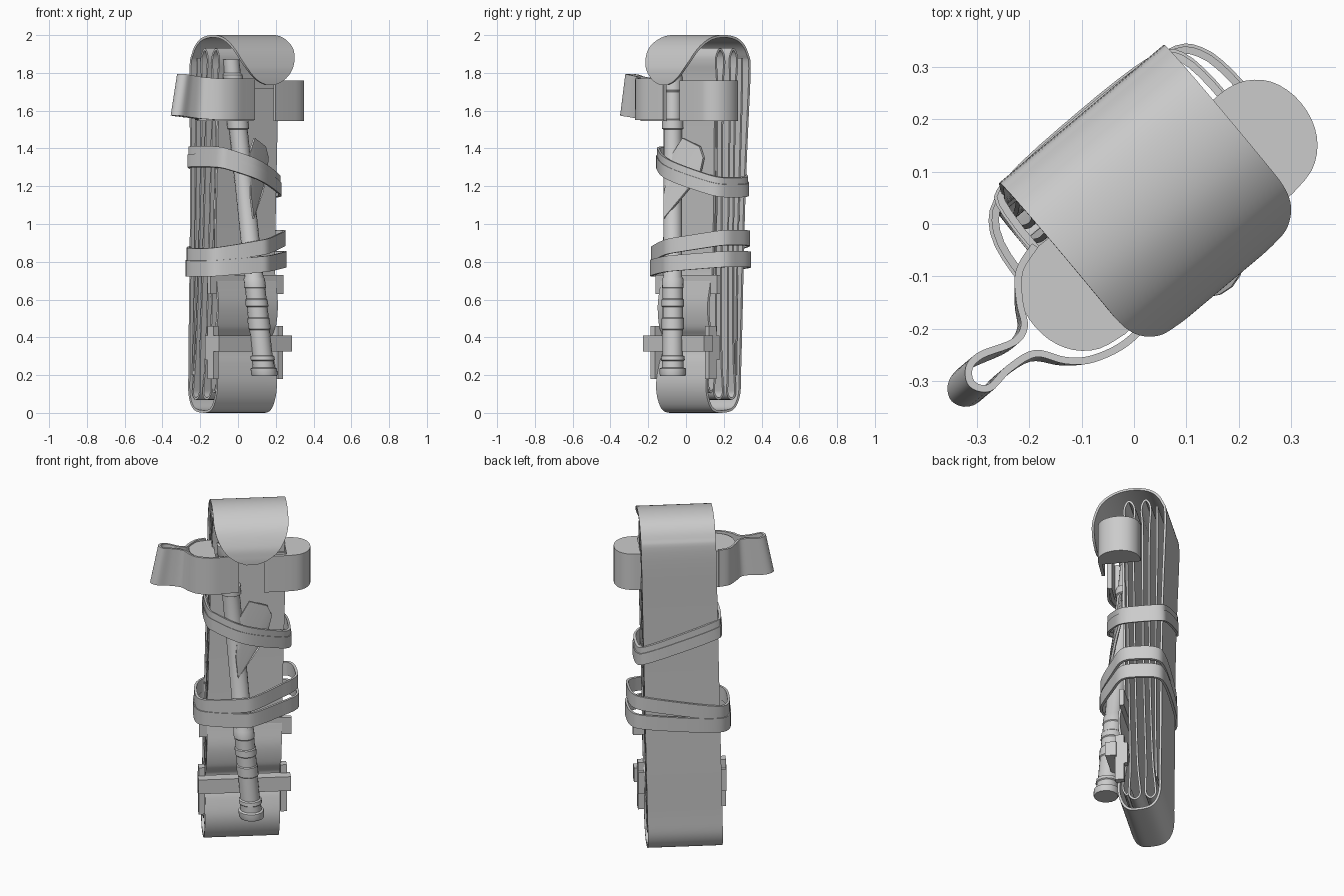
import bpy, bmesh, math
from mathutils import Vector, Matrix

if "Cube" in bpy.data.objects:
    bpy.data.objects.remove(bpy.data.objects["Cube"])

TURN = Matrix.Rotation(math.radians(40), 3, 'Z')   # the whole bundle stands turned
grey = bpy.data.materials.new("grey webbing")
grey.diffuse_color = (0.6, 0.6, 0.6, 1)
grey.use_nodes = True
grey.node_tree.nodes["Principled BSDF"].inputs["Base Color"].default_value = grey.diffuse_color


def finish(name, verts, faces, turn=True, angle=35):
    bm = bmesh.new()
    vs = [bm.verts.new(TURN @ Vector(v) if turn else Vector(v)) for v in verts]
    for f in faces:
        bm.faces.new([vs[i] for i in f])
    bmesh.ops.recalc_face_normals(bm, faces=bm.faces)
    me = bpy.data.meshes.new(name)
    bm.to_mesh(me)
    bm.free()
    ob = bpy.data.objects.new(name, me)
    bpy.context.collection.objects.link(ob)
    me.materials.append(grey)
    bpy.ops.object.select_all(action='DESELECT')
    ob.select_set(True)
    bpy.context.view_layer.objects.active = ob
    bpy.ops.object.shade_smooth_by_angle(angle=math.radians(angle))
    return ob


def smooth_path(pts, closed=False, steps=5):
    """Catmull-Rom curve through 2D points."""
    p = [Vector(q) for q in pts]
    n = len(p)
    get = (lambda i: p[i % n]) if closed else (lambda i: p[max(0, min(n - 1, i))])
    out = []
    for i in range(n if closed else n - 1):
        a, b, c, d = get(i - 1), get(i), get(i + 1), get(i + 2)
        for s in range(steps):
            t = s / steps
            out.append(0.5 * (2 * b + (c - a) * t + (2 * a - 5 * b + 4 * c - d) * t * t
                              + (3 * b - a - 3 * c + d) * t ** 3))
    if not closed:
        out.append(p[-1])
    return out


def ribbon(name, pts, thick, width, place, closed=False, steps=5):
    """Thin strip following a 2D path; width(dist) is the half width, place maps to 3D."""
    path = smooth_path(pts, closed, steps)
    n, dist, verts, faces = len(path), 0.0, [], []
    for i, q in enumerate(path):
        nxt = path[(i + 1) % n] if closed else path[min(i + 1, n - 1)]
        prv = path[i - 1] if closed or i else path[0]
        t = (nxt - prv).normalized()
        off = Vector((-t.y, t.x)) * thick / 2
        if i:
            dist += (q - path[i - 1]).length
        w = width(dist)
        for o, s in ((off, -w), (off, w), (-off, w), (-off, -w)):
            verts.append(place(q.x + o.x, q.y + o.y, s))
    for i in range(n if closed else n - 1):
        a, b = 4 * i, 4 * ((i + 1) % n)
        for k in range(4):
            m = (k + 1) % 4
            faces.append((a + k, a + m, b + m, b + k))
    if not closed:
        faces += [(0, 1, 2, 3), tuple(range(4 * n - 4, 4 * n))]
    return finish(name, verts, faces)


def prism(name, pts, z0, z1):
    n = len(pts)
    verts = [(x, y, z) for z in (z0, z1) for x, y in pts]
    faces = [tuple(range(n)), tuple(range(n, 2 * n))]
    faces += [(i, (i + 1) % n, n + (i + 1) % n, n + i) for i in range(n)]
    return finish(name, verts, faces)


def box(name, x0, x1, y0, y1, z0, z1):
    return prism(name, [(x0, y0), (x1, y0), (x1, y1), (x0, y1)], z0, z1)


def lean(y, z, s):          # layers lean sideways with height and are pinched at the middle
    bump = max(0.0, 1 - ((z - .95) / .85) ** 2)
    return (0.017 + 0.023 * z + s, y * (1 - .09 * bump) if y > 0 else y, z)


# Outer strap: rounded tip, over the top, down the back, under and up the front
HALF, TIP = 0.205, 0.25
def tip_width(d):
    u = max(0.0, 1 - d / TIP)
    return max(0.03, HALF * math.sqrt(1 - u * u))

ribbon("outer_strap",
       [(-.196, 1.735), (-.195, 1.78), (-.183, 1.84), (-.135, 1.925), (-.05, 1.98), (.05, 1.994),
        (.145, 1.97), (.202, 1.9), (.22, 1.78), (.216, 1.2), (.205, .6), (.19, .25), (.18, .1),
        (.14, .025), (.06, .007), (0, .02), (-.035, .08), (-.045, .16), (-.025, .26),
        (.0, .33), (.0, .4), (-.03, .46), (-.042, .57), (-.025, .69), (-.012, .8),
        (-.012, 1.3), (-.016, 1.72)],
       0.013, tip_width, lean, steps=6)

# Folded strap layers: flat loops with rounded ends, and one loose layer
def fold_loop(name, y0, y1, half, end):
    side = [(y1, .085), (y0 + end, .13), (y0 + half, .28), ((y0 + y1) / 2 + half, 1.0)]
    pts = []
    for sign in (1, -1):
        run = [(.1, -end), (.16, -end), (.35, -half), (1.0, -half), (1.7, -half),
               (1.85, -end), (1.9, -end * .75)]
        run = [(y0 + (y1 - y0) * z / 2 + sign * h, z) for z, h in run]
        if sign < 0:
            run.reverse()
        pts += run
    pts.insert(7, (y1, 1.925))
    pts.append((y0, .075))
    ribbon(name, pts, 0.011, lambda d: 0.199, lean, True, 4)

fold_loop("front_fold", .044, .018, .02, .029)
fold_loop("rear_fold", .132, .11, .019, .026)
ribbon("loose_layer", [(.166, .2), (.172, .6), (.178, 1.0), (.18, 1.5), (.172, 1.88)],
       0.011, lambda d: 0.199, lean)

# Inner loop by the buckle, and its crossbar
ribbon("buckle_loop", [(.02, .14), (-.005, .11), (-.025, .16), (-.012, .25), (.0, .33)],
       0.01, lambda d: 0.19, lean)
box("rear_crossbar", -.215, .29, -.03, -.005, .63, .73)

# Buckle: front bar, cheeks at both ends
box("buckle_bar", -.225, .28, -.11, -.05, .325, .41)
for side, x, d in (("left", -.22, 1), ("right", .262, -1)):
    a, b = sorted((x, x + d * .035))
    box("buckle_cheek_" + side, a, b, -.06, -.01, .18, .46)
    box("buckle_hub_" + side, a, b, -.05, .01, .28, .41)

# Rod clip: a solid lobe and a front arm on each side
curve = [(.27, -.15), (.325, -.14), (.365, -.11), (.388, -.065), (.392, -.01),
         (.375, .04), (.34, .072), (.3, .084), (.255, .084)]
lobe = [tuple(p) for p in smooth_path(curve, steps=3)]
prism("clip_right", [(.13, -.155)] + lobe + [(.255, -.13), (.13, -.138)], 1.545, 1.76)
prism("clip_left", [(-.012, -.142)] + [(.122 - x, y) for x, y in lobe]
      + [(-.133, -.13), (-.012, -.125)], 1.545, 1.76)

# Closing tab around the left lobe, with a looped, tilted tail
def tab_place(x, y, s):
    k = max(0.0, min(1.0, (-.25 - x) / .2))
    return (x + .2 * k * s, y, 1.66 + s + .025 * k)

ribbon("clip_tab",
       [(-.171, .09), (-.225, .072), (-.265, .025), (-.29, -.015), (-.33, -.025), (-.4, -.004),
        (-.438, -.008), (-.455, -.035), (-.433, -.062), (-.375, -.058), (-.31, -.068),
        (-.27, -.115), (-.225, -.147), (-.157, -.164), (-.08, -.156), (-.01, -.145)],
       0.014, lambda d: 0.11, tab_place)

# Elastic bands wrapped round everything
def band(name, pts, z, slope, half, grow=0.0):
    pts = [(x + grow * (x - .06), y + grow * (y - .03)) for x, y in pts]
    ribbon(name, pts, 0.014, lambda d: half,
           lambda x, y, s: (x, y, z + slope * (x - .06) + s), True, 4)

upper = [(-.13, .213), (.06, .222), (.22, .215), (.272, .185), (.285, .08), (.272, -.015),
         (.2, -.07), (.075, -.125), (-.02, -.132), (-.12, -.085), (-.165, -.03), (-.17, .17)]
lower = [(-.14, .208), (.06, .218), (.25, .208), (.308, .17), (.325, .08), (.315, -.01),
         (.22, -.08), (.075, -.165), (.0, -.16), (-.14, -.105), (-.215, -.05), (-.23, .05),
         (-.212, .16)]
band("upper_band", upper, 1.285, -.36, .042)
band("upper_band_second", upper, 1.255, -.34, .034, .02)
band("middle_band", lower, .882, .175, .04, -.01)
band("lower_band", lower, .79, .09, .042, .01)

# Twisting rod: turned profile (radius, height) on a tilted axis
profile = [(.066, .195), (.07, .205), (.07, .235), (.058, .24), (.058, .275), (.064, .28),
           (.062, .3), (.054, .305), (.054, .44), (.059, .445), (.059, .5), (.055, .505),
           (.055, .56), (.06, .565), (.059, .6), (.054, .605), (.054, .66), (.058, .665),
           (.056, .71), (.05, .72), (.049, 1.5), (.058, 1.505), (.058, 1.55), (.046, 1.555),
           (.046, 1.7), (.053, 1.71), (.053, 1.79), (.044, 1.8), (.044, 1.87)]
SEG, verts, faces = 16, [], []
for r, z in profile:
    cx = .14 - (z - .2) * .106
    for k in range(SEG):
        a = 2 * math.pi * k / SEG
        verts.append((cx + r * math.cos(a), -.07 + r * math.sin(a), z))
for j in range(len(profile) - 1):
    for k in range(SEG):
        m = (k + 1) % SEG
        faces.append((j * SEG + k, j * SEG + m, (j + 1) * SEG + m, (j + 1) * SEG + k))
faces += [tuple(range(SEG)), tuple(range(len(verts) - SEG, len(verts)))]
finish("twisting_rod", verts, faces, turn=False)

# Inner webbing threaded beside the rod
tongue = [(.085, -.12, 1.03), (.135, .0, 1.17), (.152, .07, 1.26), (.163, .09, 1.35),
          (.148, .07, 1.41), (.09, -.02, 1.455), (.06, -.08, 1.36), (.07, -.12, 1.15)]
back = [(x - .009, y + .009, z) for x, y, z in tongue]
n = len(tongue)
finish("rod_webbing", tongue + back,
       [(0, i, i + 1) for i in range(1, n - 1)] + [(n, n + i + 1, n + i) for i in range(1, n - 1)]
       + [(i, (i + 1) % n, n + (i + 1) % n, n + i) for i in range(n)], turn=False)
